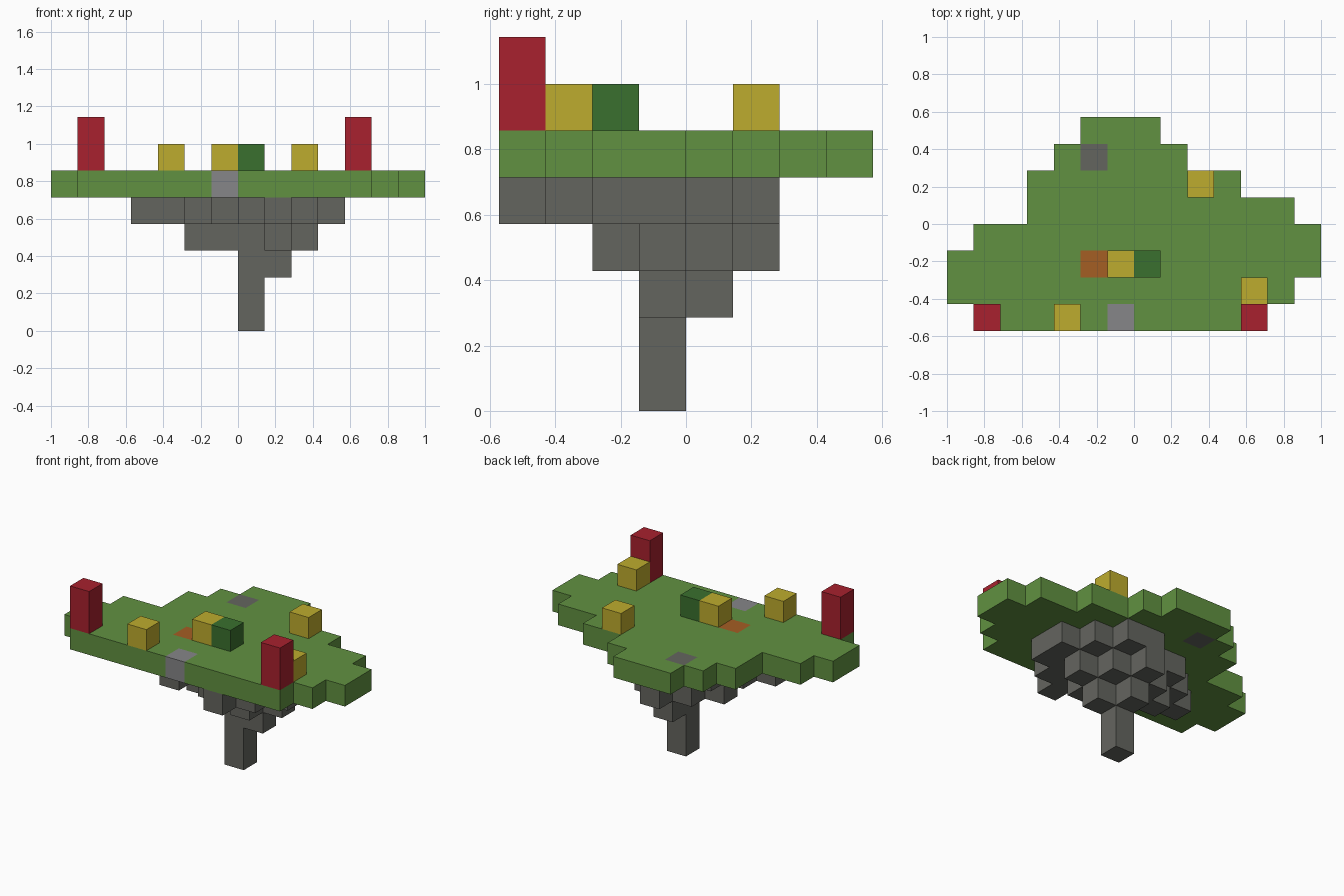
import bpy, bmesh
from mathutils import Vector

U = 1 / 7  # block size

cube = bpy.data.objects.get("Cube")
if cube:
    bpy.data.objects.remove(cube, do_unlink=True)


def linear(c):
    c /= 255
    return c / 12.92 if c <= 0.04045 else ((c + 0.055) / 1.055) ** 2.4


def material(name, r, g, b):
    m = bpy.data.materials.new(name)
    m.use_nodes = True
    col = (linear(r), linear(g), linear(b), 1)
    m.diffuse_color = col
    bsdf = m.node_tree.nodes["Principled BSDF"]
    bsdf.inputs["Base Color"].default_value = col
    bsdf.inputs["Roughness"].default_value = 0.9
    return m


grass = material("grass green", 97, 145, 65)
rock = material("rock grey", 100, 101, 95)
stone = material("light stone grey", 134, 134, 136)
clay = material("clay orange", 165, 94, 36)
red = material("red", 168, 33, 46)
yellow = material("yellow", 190, 172, 46)
leaf = material("dark leaf green", 58, 112, 46)


def layer(name, rows, z, height, mat, patches=()):
    """Blocky slab: rows are (y, x_start, x_end) runs of cells; patches recolour cells."""
    bm = bmesh.new()
    for y, x0, x1 in rows:
        for x in range(x0, x1):
            corners = ((x, y), (x + 1, y), (x + 1, y + 1), (x, y + 1))
            bm.faces.new([bm.verts.new((a, b, z)) for a, b in corners])
    bmesh.ops.remove_doubles(bm, verts=bm.verts, dist=0.01)
    ext = bmesh.ops.extrude_face_region(bm, geom=bm.faces[:], use_keep_orig=True)
    top = [v for v in ext["geom"] if isinstance(v, bmesh.types.BMVert)]
    bmesh.ops.translate(bm, verts=top, vec=(0, 0, height))
    bmesh.ops.recalc_face_normals(bm, faces=bm.faces)
    # colour every face that belongs to a patch cell
    for f in bm.faces:
        p = f.calc_center_median() - f.normal * 0.1
        for i, (cx, cy, _) in enumerate(patches):
            if cx < p.x < cx + 1 and cy < p.y < cy + 1:
                f.material_index = i + 1
    bmesh.ops.scale(bm, vec=Vector((U, U, U)), verts=bm.verts)
    mesh = bpy.data.meshes.new(name)
    bm.to_mesh(mesh)
    bm.free()
    for m in [mat] + [p[2] for p in patches]:
        mesh.materials.append(m)
    bpy.context.collection.objects.link(bpy.data.objects.new(name, mesh))


# Hanging rock, from the tip upwards
layer("rock_tip", [(-1, 0, 1)], 0, 2, rock)
layer("rock_lower", [(-1, 0, 2), (0, 0, 1)], 2, 1, rock)
layer("rock_middle", [(-2, 1, 2), (-1, -2, 3), (0, -1, 2), (1, 0, 1)], 3, 1, rock)
layer("rock_upper", [(-4, 1, 2), (-3, -2, -1), (-3, 0, 3), (-2, -4, 4),
                     (-1, -3, 4), (0, -2, 3), (1, 0, 2)], 4, 1, rock)

# Grass plateau with differently coloured ground cells
layer("grass_plateau", [(-4, -6, 5), (-3, -7, 6), (-2, -7, 7), (-1, -6, 7),
                        (0, -4, 6), (1, -4, 4), (2, -3, 2), (3, -2, 1)], 5, 1, grass,
      [(-1, -4, stone), (-2, 2, rock), (-2, -2, clay)])

# Blocks standing on the plateau
for name, x in (("right", -6), ("left", 4)):
    layer("red_pillar_" + name, [(-4, x, x + 1)], 6, 2, red)
for i, (x, y) in enumerate([(-3, -4), (-1, -2), (4, -3), (2, 1)]):
    layer(f"yellow_block_{i + 1}", [(y, x, x + 1)], 6, 1, yellow)
layer("bush_block", [(-2, 0, 1)], 6, 1, leaf)
